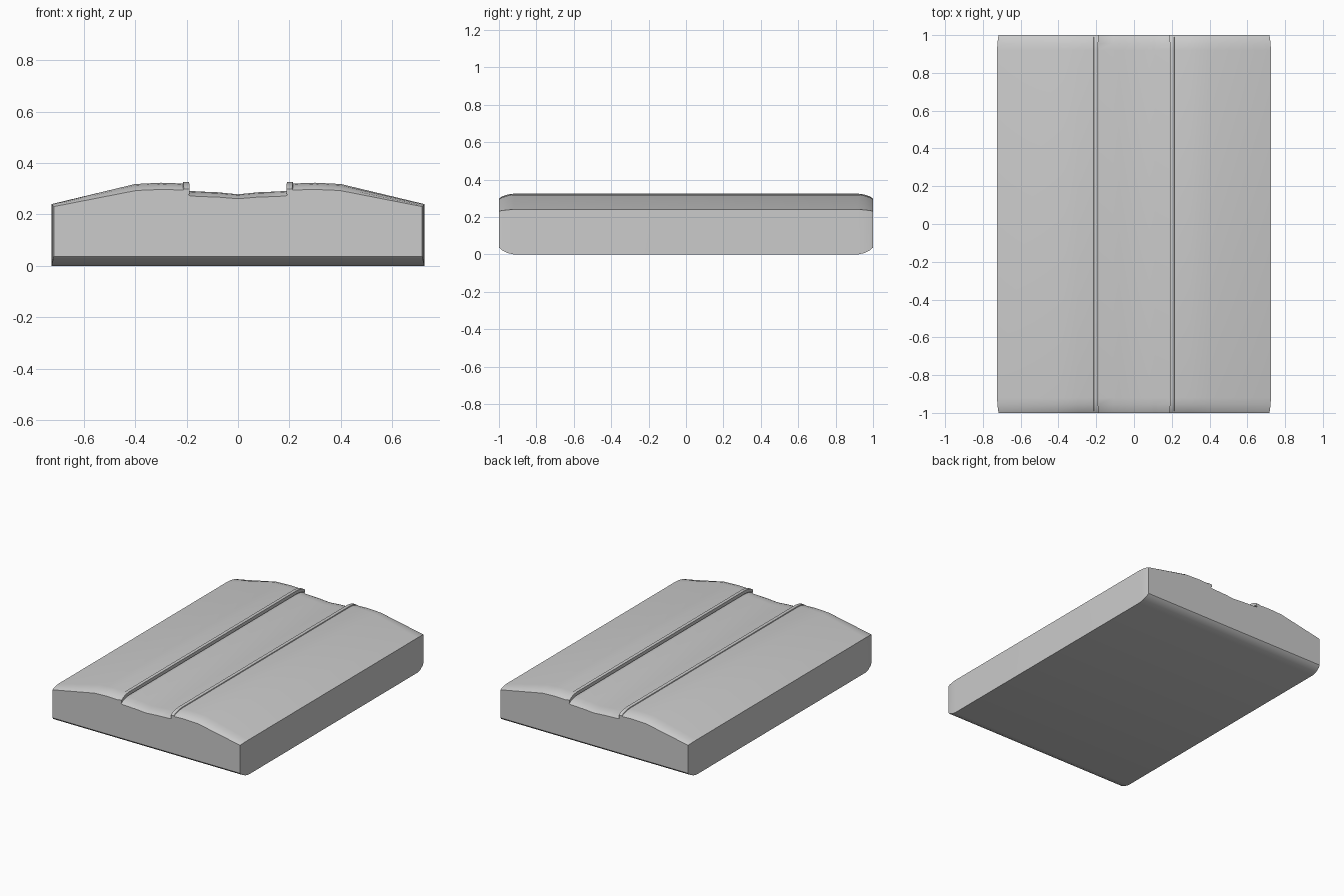
import bpy, bmesh

if "Cube" in bpy.data.objects:
    bpy.data.objects.remove(bpy.data.objects["Cube"])

# Right half of the cross-section, from the groove centre to the bottom edge (x, z)
HALF = [(0.0, 0.278), (0.08, 0.286), (0.11, 0.287), (0.187, 0.291), (0.196, 0.297),
        (0.19, 0.302), (0.19, 0.325), (0.213, 0.325), (0.215, 0.320), (0.30, 0.323),
        (0.40, 0.318), (0.725, 0.24), (0.725, 0.0)]
PROFILE = HALF + [(-x, z) for x, z in reversed(HALF[1:])]

# Stations along y: (distance from centre, amount of end rounding)
HALF_STATIONS = [(0.92, 0.0), (0.955, 0.2), (0.985, 0.6), (1.0, 1.0)]
STATIONS = [(-y, t) for y, t in reversed(HALF_STATIONS)] + HALF_STATIONS


def section(bm, y, t):
    """One ring of the slab; t shrinks it towards the rounded end face."""
    ring = []
    for x, z in PROFILE:
        end_z = 0.037 + z * 0.805
        ring.append(bm.verts.new((x * (1 - 0.012 * t), y, z + (end_z - z) * t)))
    return ring


# Grooved slab lofted from front to back
bm = bmesh.new()
rings = [section(bm, y, t) for y, t in STATIONS]
n = len(PROFILE)
for a, b in zip(rings, rings[1:]):
    for i in range(n):
        j = (i + 1) % n
        bm.faces.new((a[i], a[j], b[j], b[i]))
bm.faces.new(rings[0])
bm.faces.new(rings[-1])
bmesh.ops.recalc_face_normals(bm, faces=bm.faces)

mesh = bpy.data.meshes.new("grooved_slab")
bm.to_mesh(mesh)
bm.free()
slab = bpy.data.objects.new("grooved_slab", mesh)
bpy.context.collection.objects.link(slab)

# Smooth the gentle curves, keep the hard edges
bpy.context.view_layer.objects.active = slab
slab.select_set(True)
bpy.ops.object.shade_smooth_by_angle(angle=0.52)
